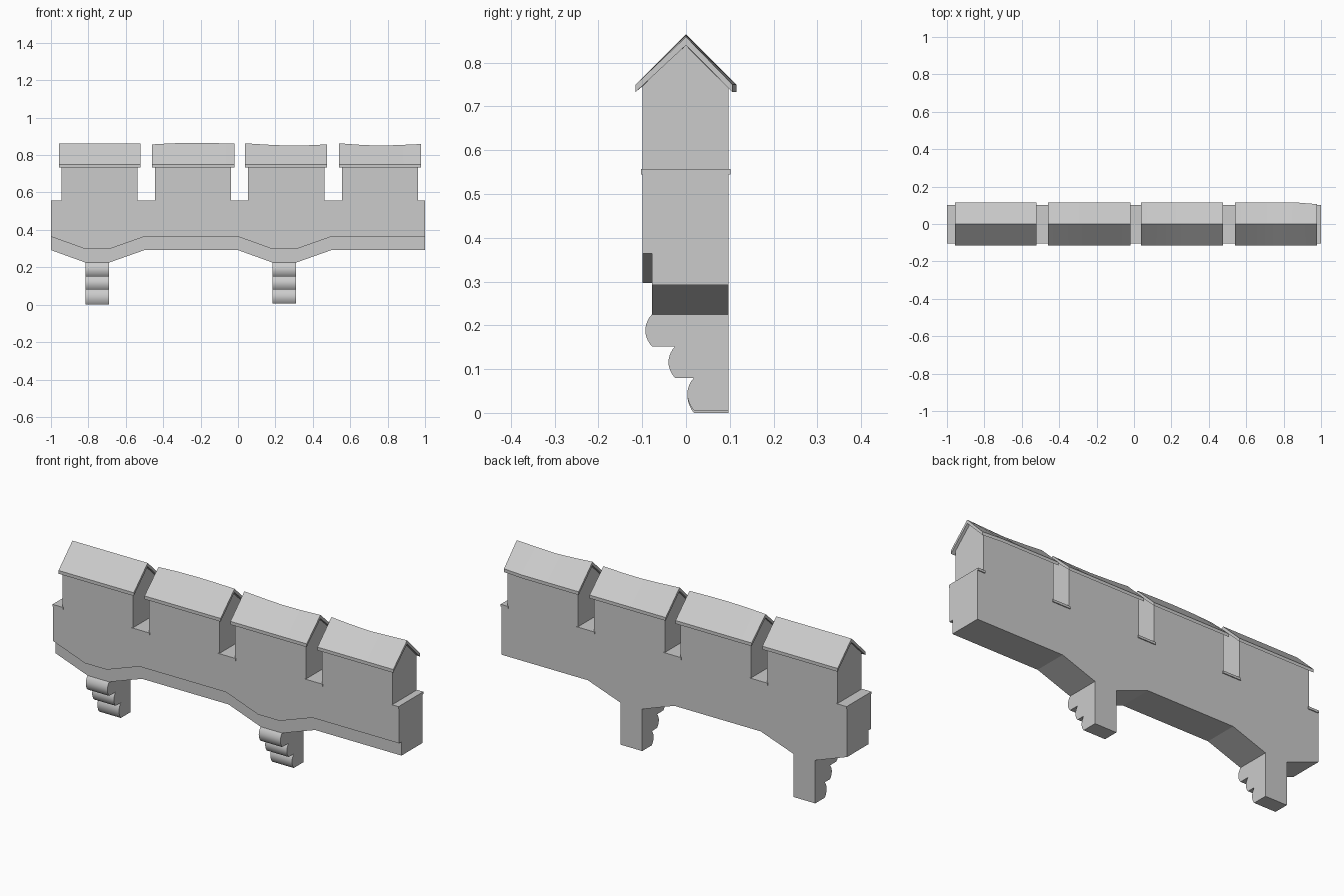
import bpy, bmesh, math

if "Cube" in bpy.data.objects:
    bpy.data.objects.remove(bpy.data.objects["Cube"])


def loft(name, sections):
    """Skin a row of closed (x, y, z) rings and cap both ends."""
    bm = bmesh.new()
    rings = [[bm.verts.new(p) for p in s] for s in sections]
    n = len(rings[0])
    for a, b in zip(rings, rings[1:]):
        for i in range(n):
            j = (i + 1) % n
            bm.faces.new((a[i], a[j], b[j], b[i]))
    bm.faces.new(rings[0])
    bm.faces.new(rings[-1])
    bmesh.ops.recalc_face_normals(bm, faces=bm.faces)
    mesh = bpy.data.meshes.new(name)
    bm.to_mesh(mesh)
    bm.free()
    ob = bpy.data.objects.new(name, mesh)
    bpy.context.collection.objects.link(ob)
    bpy.ops.object.select_all(action='DESELECT')
    ob.select_set(True)
    bpy.context.view_layer.objects.active = ob
    bpy.ops.object.shade_smooth_by_angle(angle=math.radians(15))
    return ob


def prism(name, profile, x0, x1):
    """Extrude a (y, z) profile from x0 to x1."""
    return loft(name, [[(x, y, z) for y, z in profile] for x in (x0, x1)])


FRONT, STEP, BACK, TOP = -0.099, -0.078, 0.097, 0.55

# Wall: stepped section whose underside dips over each corbel
stations = [(-1, 0.292), (-0.815, 0.225), (-0.69, 0.225), (-0.5, 0.292),
            (0, 0.292), (0.185, 0.225), (0.31, 0.225), (0.5, 0.292), (1, 0.292)]
loft("wall", [[(x, FRONT, TOP), (x, FRONT, b + 0.072), (x, STEP, b + 0.072),
               (x, STEP, b), (x, BACK, b), (x, BACK, TOP)] for x, b in stations])

# Merlons: gabled blocks
merlons = [(-0.945, -0.537), (-0.445, -0.037), (0.053, 0.463), (0.555, 0.963)]
gable = [(FRONT, TOP), (FRONT, 0.747), (0, 0.843), (BACK, 0.747), (BACK, TOP)]
for x0, x1 in merlons:
    prism("merlon", gable, x0, x1)

# Roofs: worn gable caps, with ridge heights along the length
roofs = [(-0.957, -0.522, (0.862, 0.862, 0.862, 0.862, 0.862)),
         (-0.46, -0.02, (0.857, 0.863, 0.865, 0.864, 0.861)),
         (0.037, 0.477, (0.863, 0.856, 0.851, 0.852, 0.857)),
         (0.54, 0.978, (0.863, 0.855, 0.850, 0.854, 0.859))]
for k, (x0, x1, ridge) in enumerate(roofs):
    rings = []
    for i, top in enumerate(ridge):
        x = x0 + (x1 - x0) * i / 4
        rear = 0.106 if k == 3 and i == 4 else 0.115
        rings.append([(x, 0, top), (x, -0.115, 0.75), (x, -0.115, 0.733),
                      (x, 0, top - 0.019), (x, rear, 0.733), (x, rear, 0.75)])
    loft("roof_cap", rings)

# Ledges: thin slabs in the gaps between merlons
edges = [-1] + [x for m in merlons for x in m] + [1]
for i in range(0, len(edges), 2):
    x0 = max(edges[i] - 0.006, -1)
    x1 = min(edges[i + 1] + 0.006, 1)
    prism("ledge", [(-0.103, 0.545), (0.102, 0.545), (0.102, 0.557), (-0.103, 0.557)], x0, x1)


# Corbels: three stacked rounded steps
def corbel(x0, x1, base):
    profile = [(BACK, 0.225)]
    for y, z1, z0 in [(-0.078, 0.225, 0.152), (-0.025, 0.152, 0.08), (0.018, 0.08, base)]:
        for i in range(11):
            t = i / 10
            profile.append((y - 0.015 * math.sin(math.pi * t) ** 0.8, z1 + (z0 - z1) * t))
    profile.append((BACK, base))
    prism("corbel", profile, x0, x1)


corbel(-0.815, -0.69, 0.0)
corbel(0.185, 0.31, 0.006)
